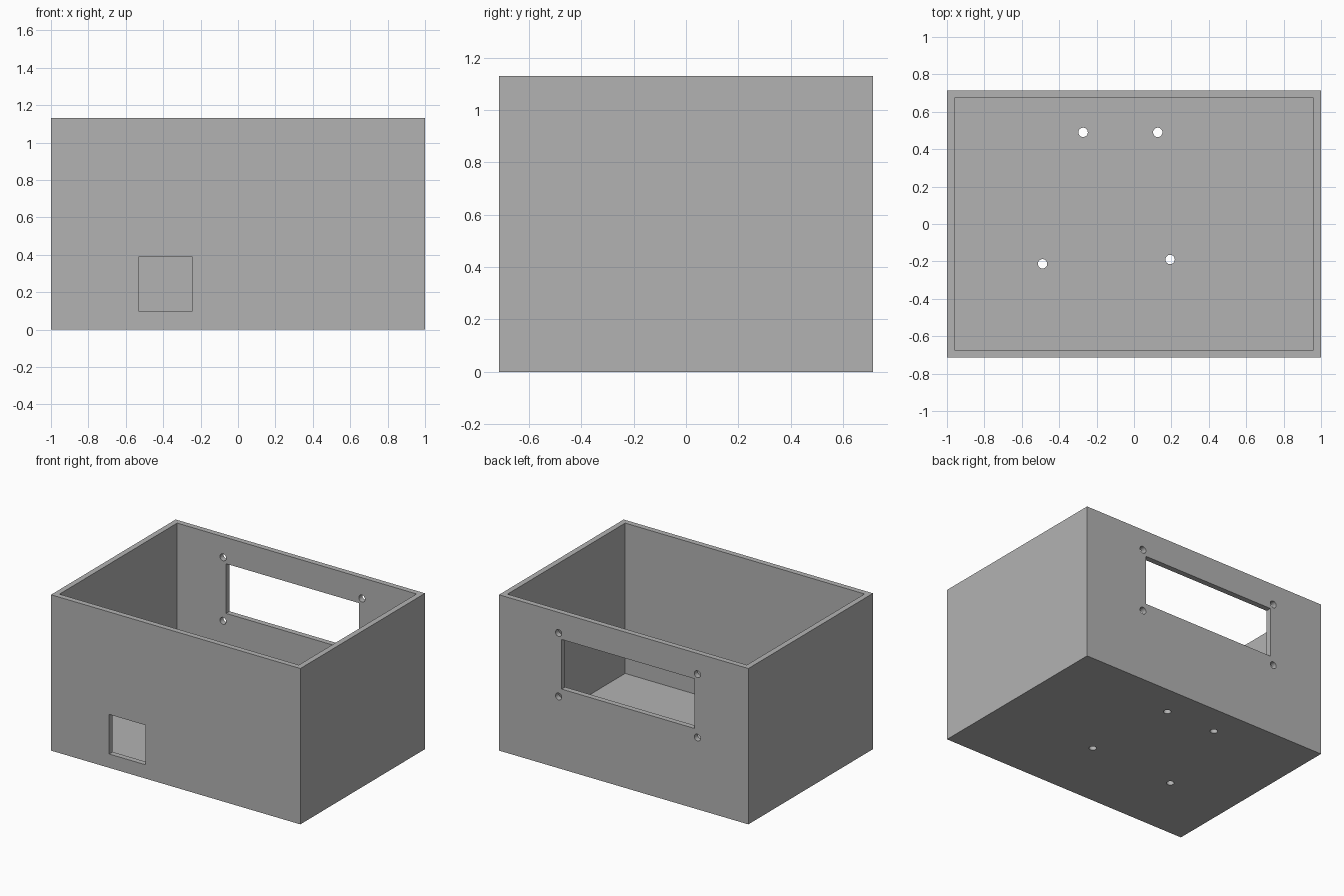
import bpy
import math

cube = bpy.data.objects.get("Cube")
if cube:
    bpy.data.objects.remove(cube, do_unlink=True)

WIDTH, DEPTH, HEIGHT, WALL = 2.0, 1.428, 1.13, 0.04
BACK, FRONT = DEPTH / 2 - WALL / 2, -DEPTH / 2 + WALL / 2
HOLE_RADIUS = 0.025
CUT = WALL * 1.5  # cutters pass right through a wall

grey = bpy.data.materials.new("plain grey")
grey.use_nodes = True
colour = (0.45, 0.45, 0.45, 1)
grey.diffuse_color = colour
grey.node_tree.nodes["Principled BSDF"].inputs["Base Color"].default_value = colour


def box(name, low, high):
    centre = [(a + b) / 2 for a, b in zip(low, high)]
    bpy.ops.mesh.primitive_cube_add(size=1, location=centre)
    obj = bpy.context.object
    obj.name = name
    obj.scale = [b - a for a, b in zip(low, high)]
    bpy.ops.object.transform_apply(location=True, rotation=True, scale=True)
    return obj


def drill(name, centre, rotation=(0, 0, 0)):
    bpy.ops.mesh.primitive_cylinder_add(vertices=32, radius=HOLE_RADIUS, depth=2 * CUT,
                                        location=centre, rotation=rotation)
    obj = bpy.context.object
    obj.name = name
    return obj


def subtract(target, cutter):
    cutter.hide_render = True
    mod = target.modifiers.new(cutter.name, 'BOOLEAN')
    mod.operation = 'DIFFERENCE'
    mod.solver = 'EXACT'
    mod.object = cutter
    bpy.context.view_layer.objects.active = target
    bpy.ops.object.modifier_apply(modifier=mod.name)
    bpy.data.objects.remove(cutter, do_unlink=True)


# Open-topped case
case = box("enclosure", (-WIDTH / 2, -DEPTH / 2, 0), (WIDTH / 2, DEPTH / 2, HEIGHT))
inner_x, inner_y = WIDTH / 2 - WALL, DEPTH / 2 - WALL
subtract(case, box("cavity", (-inner_x, -inner_y, WALL), (inner_x, inner_y, HEIGHT + 1)))

# Front socket opening and back display window
subtract(case, box("socket_opening", (-0.533, FRONT - CUT, 0.10), (-0.244, FRONT + CUT, 0.387)))
subtract(case, box("display_window", (-0.568, BACK - CUT, 0.58), (0.497, BACK + CUT, 0.94)))

# Screw holes around the display window
for x in (-0.592, 0.522):
    for z in (0.52, 0.98):
        subtract(case, drill("display_screw_hole", (x, BACK, z), (math.pi / 2, 0, 0)))

# Mounting holes in the floor
for x, y in ((-0.272, 0.49), (0.127, 0.49), (-0.489, -0.213), (0.193, -0.19)):
    subtract(case, drill("floor_screw_hole", (x, y, WALL / 2)))

case.data.materials.clear()
case.data.materials.append(grey)
bpy.ops.object.select_all(action='DESELECT')
case.select_set(True)
bpy.context.view_layer.objects.active = case
bpy.ops.object.shade_smooth_by_angle(angle=math.radians(30))
